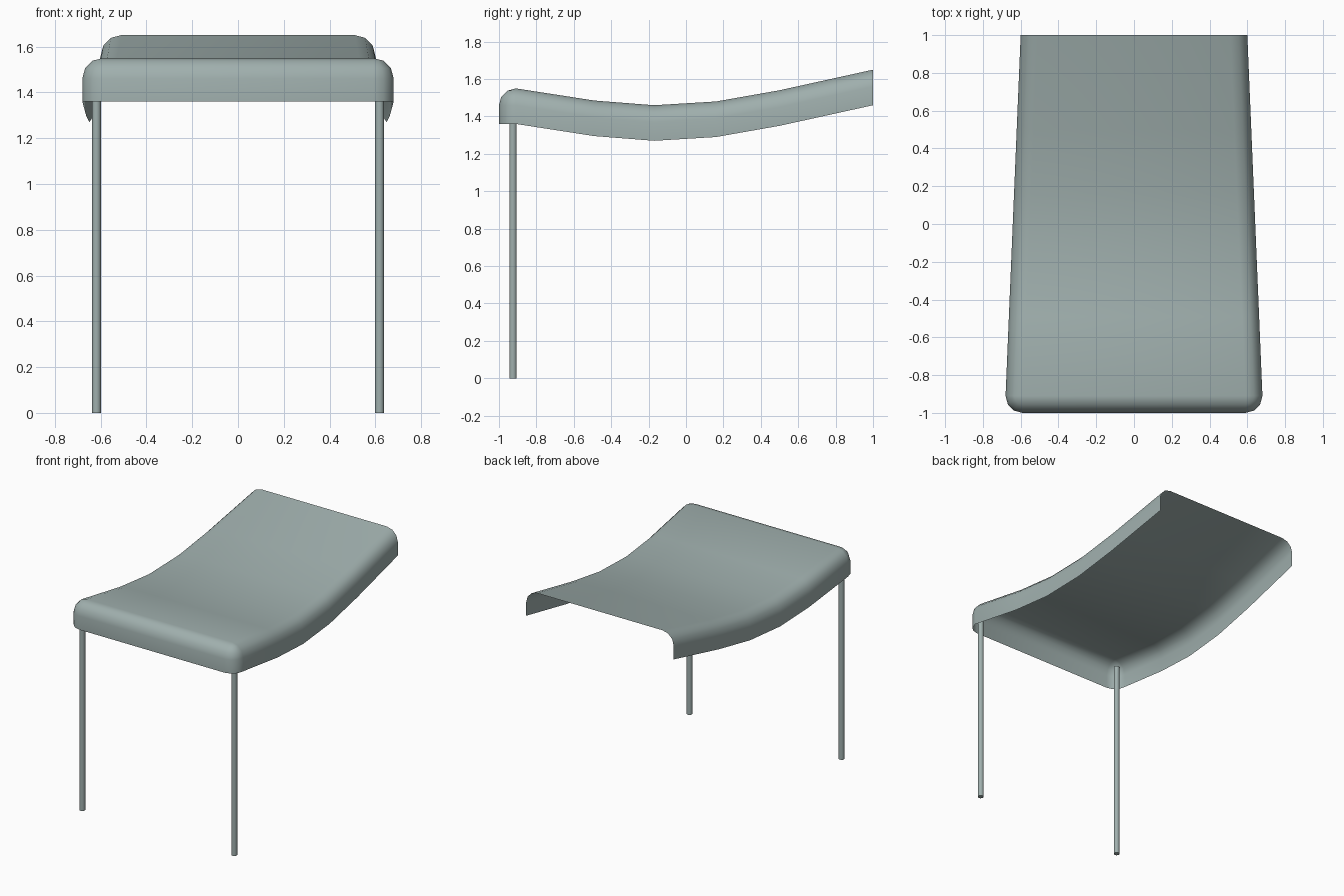
import bpy, bmesh, math

if "Cube" in bpy.data.objects:
    bpy.data.objects.remove(bpy.data.objects["Cube"])

grey = bpy.data.materials.new("grey green")
grey.diffuse_color = (0.35, 0.43, 0.42, 1)
grey.use_nodes = True
grey.node_tree.nodes["Principled BSDF"].inputs["Base Color"].default_value = grey.diffuse_color

R, DEPTH, SEG = 0.09, 0.19, 3
# canopy top line from back to front: (y, z)
LINE = [(1.0, 1.65), (0.5, 1.54), (0.16, 1.48), (-0.17, 1.46),
        (-0.49, 1.485), (-0.91, 1.55)]


def half_width(y):
    return 0.68 - 0.08 * (y + 0.91) / 1.91


def finish(ob):
    ob.data.materials.append(grey)
    bpy.ops.object.select_all(action='DESELECT')
    ob.select_set(True)
    bpy.context.view_layer.objects.active = ob
    bpy.ops.object.shade_smooth_by_angle(angle=math.radians(45))


# plan outline: core point, top height, outward direction (right side, front to back)
right = []
for k in range(SEG):
    a = math.radians(-90 + 90 * k / SEG)
    right.append((0.68 - R, -0.91, 1.55, math.cos(a), math.sin(a)))
for y, z in reversed(LINE):
    right.append((half_width(y) - R, y, z, 1, 0))
left = [(-x, y, z, -nx, ny) for x, y, z, nx, ny in reversed(right)]
outline = left + right

# canopy: single sheet with vertical skirt and rolled edge
bm = bmesh.new()
rows = [[bm.verts.new((x + nx * R, y + ny * R, z - DEPTH)) for x, y, z, nx, ny in outline]]
for k in range(SEG + 1):
    a = math.pi / 2 * k / SEG
    rows.append([bm.verts.new((x + nx * R * math.cos(a), y + ny * R * math.cos(a),
                               z - R + R * math.sin(a))) for x, y, z, nx, ny in outline])
for lo, hi in zip(rows, rows[1:]):
    for j in range(len(outline) - 1):
        bm.faces.new((lo[j], lo[j + 1], hi[j + 1], hi[j]))
top = rows[-1]
for i in range(len(LINE) - 1):
    bm.faces.new((top[i], top[i + 1], top[-2 - i], top[-1 - i]))
bmesh.ops.remove_doubles(bm, verts=bm.verts, dist=0.0005)
mesh = bpy.data.meshes.new("canopy")
bm.to_mesh(mesh)
bm.free()
canopy = bpy.data.objects.new("canopy", mesh)
bpy.context.collection.objects.link(canopy)
finish(canopy)

# two front posts reaching up inside the canopy
for side, name in ((-1, "left_post"), (1, "right_post")):
    bpy.ops.mesh.primitive_cylinder_add(vertices=12, radius=0.02, depth=1.5,
                                        location=(side * 0.618, -0.925, 0.75))
    post = bpy.context.object
    post.name = name
    finish(post)
